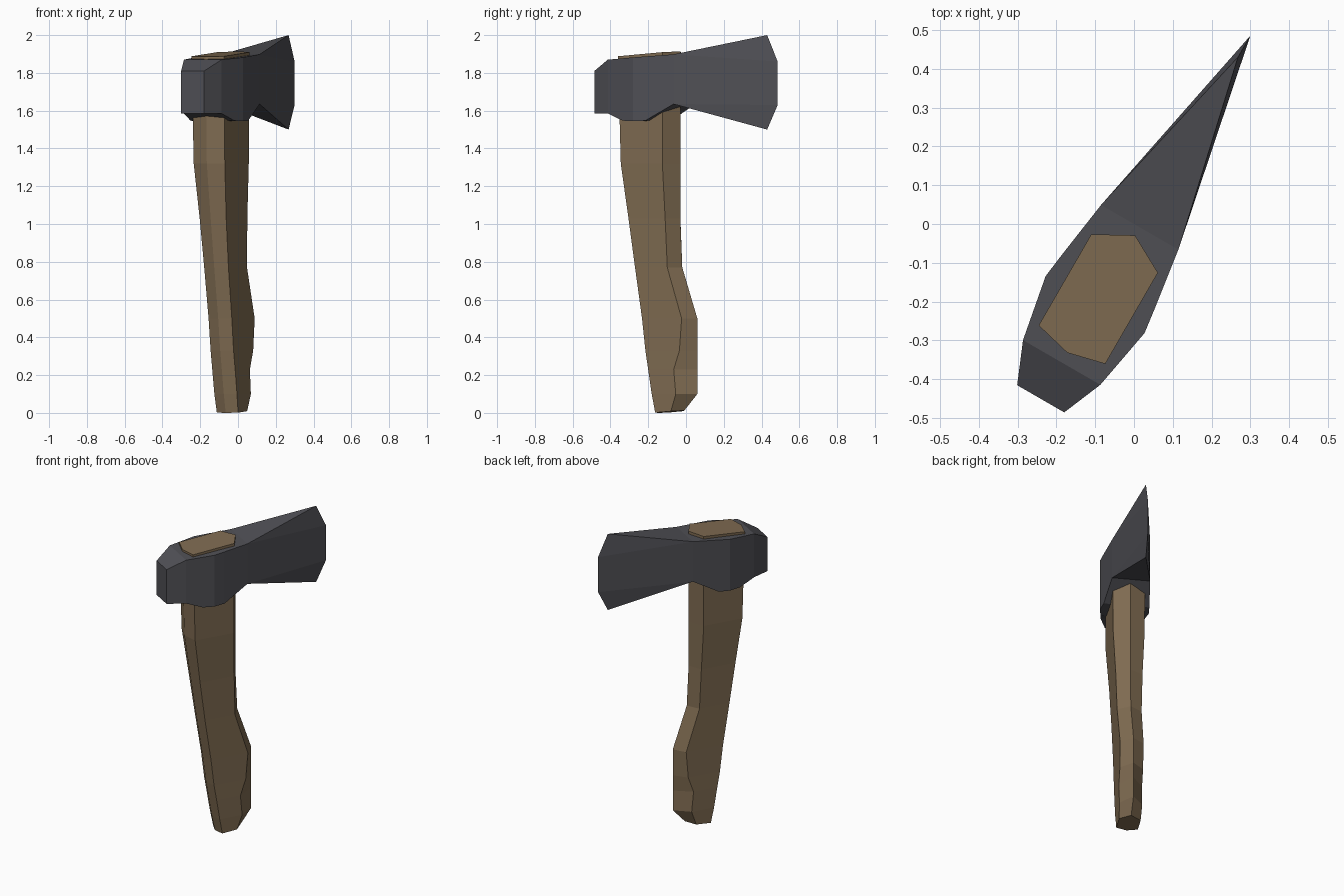
import bpy, bmesh, math
from mathutils import Matrix

if "Cube" in bpy.data.objects:
    bpy.data.objects.remove(bpy.data.objects["Cube"])

# Plan frame: local x runs along the blade, local y across it; turned 60 degrees
PLACE = Matrix.Rotation(math.radians(60), 4, 'Z') @ Matrix.Translation((0, -0.017, 0))


def material(name, rgb):
    m = bpy.data.materials.new(name)
    m.diffuse_color = (*rgb, 1)
    m.use_nodes = True
    m.node_tree.nodes["Principled BSDF"].inputs["Base Color"].default_value = m.diffuse_color
    return m


def loft(bm, rings):
    """Bridge equal-sized closed rings of vertices."""
    for a, b in zip(rings, rings[1:]):
        n = len(a)
        for i in range(n):
            j = (i + 1) % n
            bm.faces.new((a[i], a[j], b[j], b[i]))


def finish(bm, name, mat):
    bmesh.ops.recalc_face_normals(bm, faces=bm.faces)
    bm.transform(PLACE)
    me = bpy.data.meshes.new(name)
    bm.to_mesh(me)
    bm.free()
    me.materials.append(mat)
    ob = bpy.data.objects.new(name, me)
    bpy.context.collection.objects.link(ob)
    return ob


wood = material("brown wood", (0.216, 0.150, 0.084))
steel = material("dark steel", (0.080, 0.080, 0.092))

# Handle: six-sided sections (z, back nose, back corner, front corner, front nose, half width)
sections = [
    (0.00, -0.160, -0.141, -0.045, 0.000, 0.065),
    (0.10, -0.180, -0.160, -0.013, 0.079, 0.069),
    (0.23, -0.201, -0.181, -0.025, 0.079, 0.070),
    (0.33, -0.218, -0.198, 0.010, 0.079, 0.070),
    (0.50, -0.239, -0.218, 0.024, 0.079, 0.071),
    (0.77, -0.281, -0.259, -0.062, -0.013, 0.074),
    (1.03, -0.319, -0.295, -0.071, -0.025, 0.081),
    (1.32, -0.360, -0.334, -0.080, -0.025, 0.095),
    (1.90, -0.373, -0.349, -0.078, -0.024, 0.099),
]
bm = bmesh.new()
rings = []
for z, bn, bc, fc, fn, h in sections:
    # the butt and the top end both rise a little toward the front
    tilt = 0.08 if z in (0.00, 1.90) else 0
    base = bn if z == 0 else -0.2
    pts = [(bn, 0), (bc, -h), (fc, -h), (fn, 0), (fc, h), (bc, h)]
    rings.append([bm.verts.new((x, y, z + tilt * (x - base))) for x, y in pts])
loft(bm, rings)
bm.faces.new(rings[0])
bm.faces.new(rings[-1])
finish(bm, "handle", wood)

# Axe head body: (position, half width, top, bottom) from poll to cheek
body = [
    (-0.51, 0.070, 1.810, 1.585),
    (-0.402, 0.115, 1.870, 1.585),
    (-0.300, 0.134, 1.877, 1.547),
    (-0.230, 0.147, 1.882, 1.545),
    (-0.160, 0.138, 1.887, 1.547),
    (0.000, 0.115, 1.898, 1.635),
]
bm = bmesh.new()
rings = [[bm.verts.new(p) for p in ((x, -h, t), (x, h, t), (x, h, b), (x, -h, b))]
         for x, h, t, b in body]
loft(bm, rings)
bm.faces.new(rings[0])

# Blade: both cheeks close onto one sharp edge
e = [bm.verts.new((x, 0, z)) for x, z in ((0.506, 2.0), (0.57, 1.86), (0.57, 1.63), (0.506, 1.5))]
tl, tr, br, bl = rings[-1]
for top, bot in ((tl, bl), (tr, br)):
    bm.faces.new((top, e[0], e[1]))
    bm.faces.new((top, e[1], e[2], bot))
    bm.faces.new((bot, e[2], e[3]))
bm.faces.new((tl, tr, e[0]))
bm.faces.new((bl, br, e[3]))
finish(bm, "axe_head", steel)
